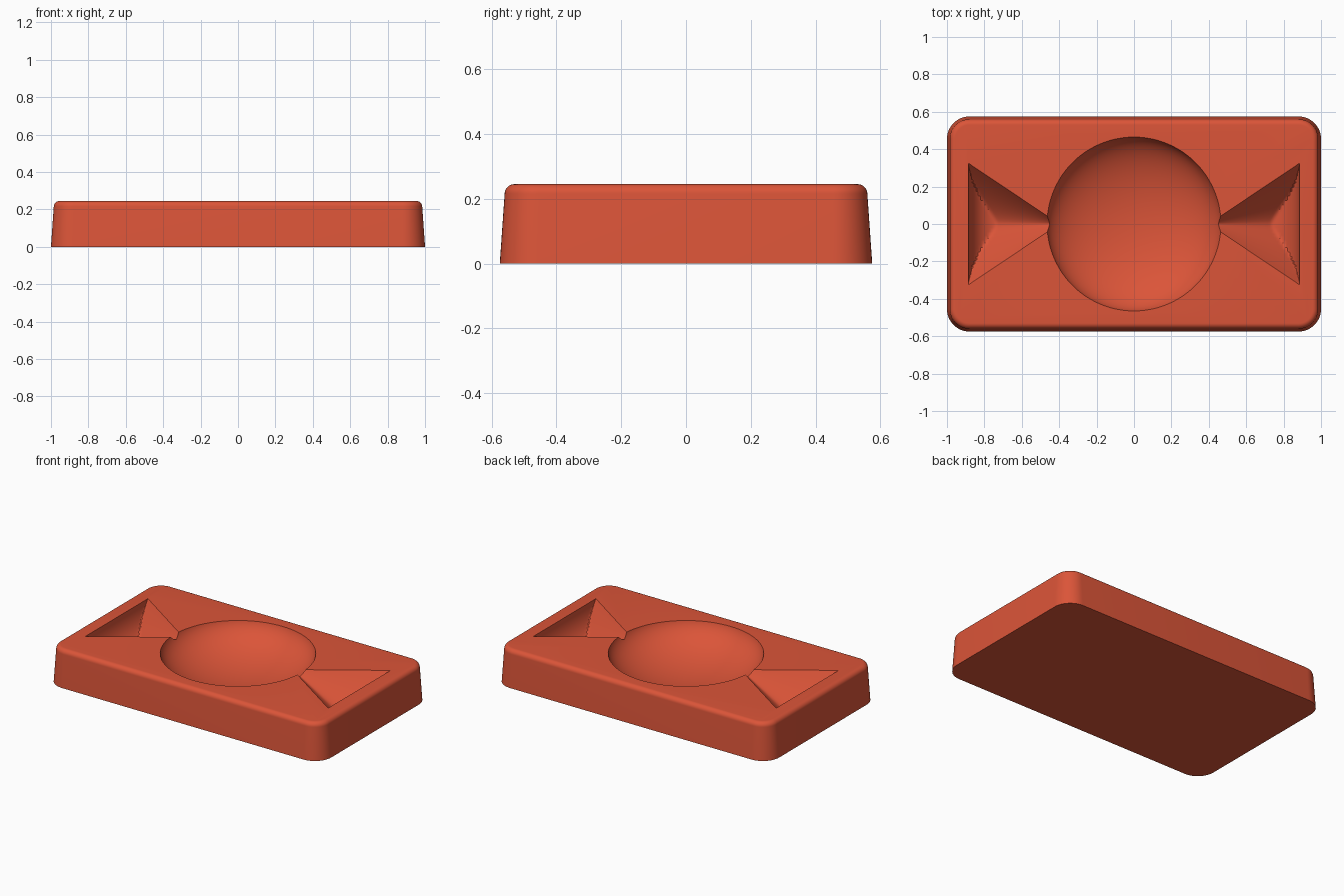
import bpy, bmesh, math

if "Cube" in bpy.data.objects:
    bpy.data.objects.remove(bpy.data.objects["Cube"], do_unlink=True)

HALF_X, HALF_Y, TOP = 1.0, 0.575, 0.245

clay = bpy.data.materials.new("terracotta_red")
clay.use_nodes = True
colour = (0.71, 0.09, 0.04, 1)
clay.diffuse_color = colour
clay.node_tree.nodes["Principled BSDF"].inputs["Base Color"].default_value = colour


def make_object(name, bm):
    bmesh.ops.recalc_face_normals(bm, faces=bm.faces)
    mesh = bpy.data.meshes.new(name)
    bm.to_mesh(mesh)
    bm.free()
    mesh.materials.append(clay)
    obj = bpy.data.objects.new(name, mesh)
    bpy.context.collection.objects.link(obj)
    return obj


def rounded_ring(bm, inset, z, radius=0.12, steps=12):
    """One rounded rectangle outline, inset from the base outline."""
    r = radius - inset
    ring = []
    for q, (sx, sy) in enumerate([(1, 1), (-1, 1), (-1, -1), (1, -1)]):
        for i in range(steps + 1):
            a = (q + i / steps) * math.pi / 2
            ring.append(bm.verts.new((sx * (HALF_X - radius) + r * math.cos(a),
                                      sy * (HALF_Y - radius) + r * math.sin(a), z)))
    return ring


# Tapered block with rounded corners and a filleted top edge
bm = bmesh.new()
fillet, draft = 0.03, 0.015
levels = [(0, 0)]
for i in range(9):
    a = i / 8 * math.pi / 2
    levels.append((draft + fillet * (1 - math.cos(a)), TOP - fillet * (1 - math.sin(a))))
rings = [rounded_ring(bm, *lv) for lv in levels]
for low, high in zip(rings, rings[1:]):
    n = len(low)
    for i in range(n):
        j = (i + 1) % n
        bm.faces.new((low[i], low[j], high[j], high[i]))
bm.faces.new(rings[0])
bm.faces.new(rings[-1])
block = make_object("mold_block", bm)

# Round bowl cutter: flattened ball centred just above the top
bm = bmesh.new()
bmesh.ops.create_uvsphere(bm, u_segments=96, v_segments=64, radius=1)
rise, depth = 0.03, 0.19
half_height = rise + depth
wide = 0.465 / math.sqrt(1 - (rise / half_height) ** 2)
bmesh.ops.scale(bm, vec=(wide, wide, half_height), verts=bm.verts)
bmesh.ops.translate(bm, vec=(0, 0, TOP + rise), verts=bm.verts)
cutters = [make_object("bowl_cutter", bm)]


def wedge_cutter(name, side):
    """Fan-shaped hollow: conical sides meeting a curved end wall."""
    start, end, apex, curve = 0.42, 0.885, 0.40, 0.16
    nx, ny = 48, 40
    bm = bmesh.new()
    floor, lid = [], []
    for i in range(nx + 1):
        x = end - (end - start) * (1 - i / nx) ** 2
        w = (x - apex) * 0.67
        k = max(0, (x - (end - curve)) / curve)
        end_depth = 0.19 * math.sqrt(max(0, 1 - k * k))
        lo, hi = [], []
        for j in range(ny + 1):
            t = math.sin((j / ny - 0.5) * math.pi)
            d = min(0.85 * w * (1 - abs(t) ** 1.5), end_depth)
            lo.append(bm.verts.new((side * x, w * t, TOP - d)))
            hi.append(bm.verts.new((side * x, w * t, TOP + 0.05)))
        floor.append(lo)
        lid.append(hi)
    for grid in (floor, lid):
        for i in range(nx):
            for j in range(ny):
                bm.faces.new((grid[i][j], grid[i + 1][j], grid[i + 1][j + 1], grid[i][j + 1]))
    for i in range(nx):
        for j in (0, ny):
            bm.faces.new((floor[i][j], floor[i + 1][j], lid[i + 1][j], lid[i][j]))
    for j in range(ny):
        for i in (0, nx):
            bm.faces.new((floor[i][j], floor[i][j + 1], lid[i][j + 1], lid[i][j]))
    return make_object(name, bm)


cutters += [wedge_cutter("left_wedge_cutter", 1), wedge_cutter("right_wedge_cutter", -1)]

# Carve the hollows, then discard the cutters
bpy.ops.object.select_all(action="DESELECT")
bpy.context.view_layer.objects.active = block
block.select_set(True)
for cutter in cutters:
    cutter.hide_render = True
    mod = block.modifiers.new(cutter.name, "BOOLEAN")
    mod.operation, mod.solver, mod.object = "DIFFERENCE", "EXACT", cutter
    bpy.ops.object.modifier_apply(modifier=mod.name)
    bpy.data.objects.remove(cutter, do_unlink=True)

bpy.ops.object.shade_smooth_by_angle(angle=math.radians(30))
